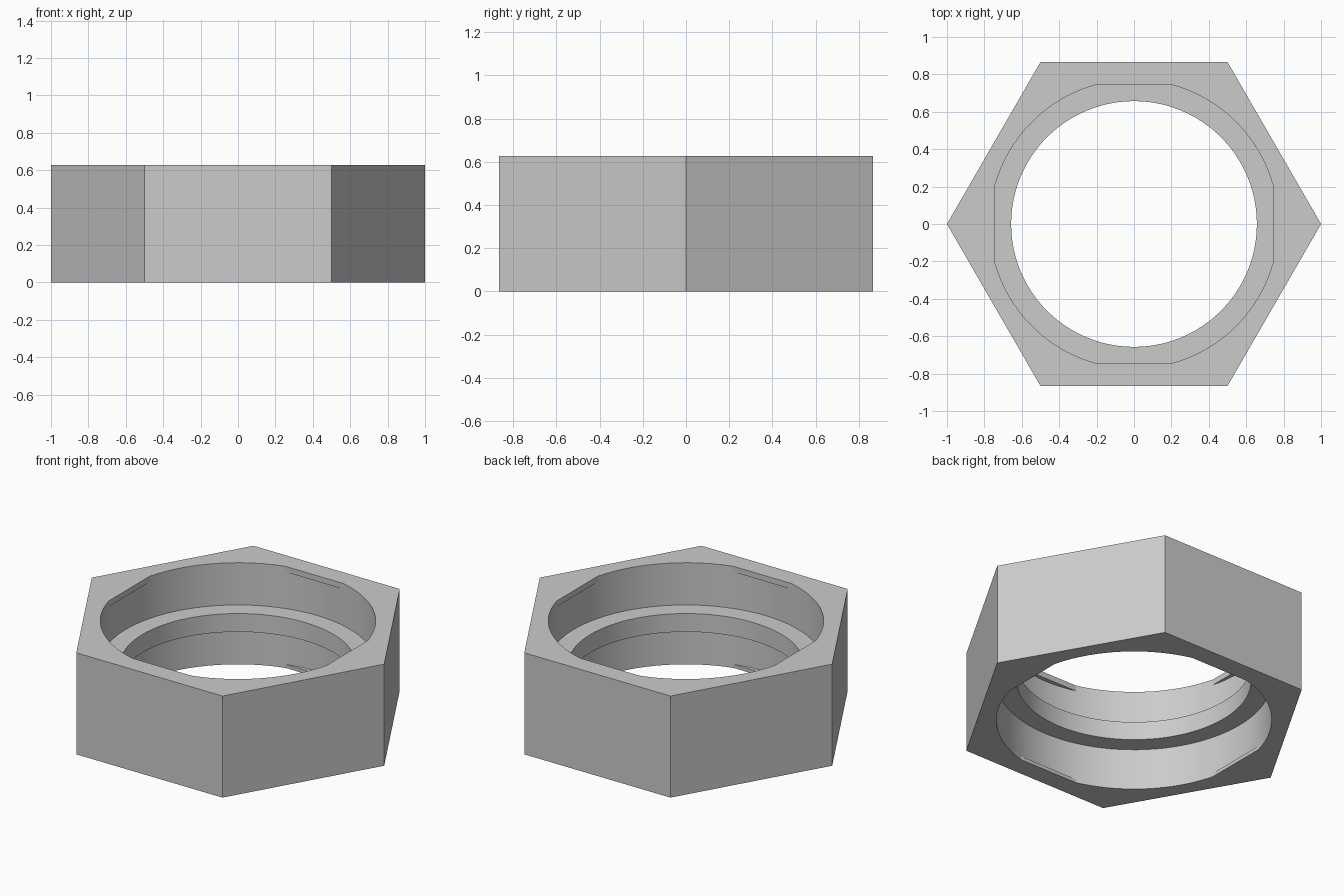
import bpy
import bmesh
from math import cos, sin, radians, pi, tau

default_cube = bpy.data.objects.get("Cube")
if default_cube:
    bpy.data.objects.remove(default_cube, do_unlink=True)

SEGMENTS = 96
HEIGHT = 0.628
FLAT = 0.745                        # distance of the four small flats at the rims
RECESS = FLAT / cos(radians(15))    # radius of the wide recesses
BORE = 0.657                        # radius of the middle shoulder
LOW_FLOOR, HIGH_FLOOR = 0.254, 0.367
LOW_LIP, HIGH_LIP = 0.022, HEIGHT - 0.035


def hexagon(a):
    r = cos(pi / 6) / cos(a % (pi / 3) - pi / 6)
    return r * cos(a), r * sin(a)


def recess(a):
    return RECESS * cos(a), RECESS * sin(a)


def bore(a):
    return BORE * cos(a), BORE * sin(a)


def flatted(a):
    return tuple(max(-FLAT, min(FLAT, c)) for c in recess(a))


# Closed section of the nut: outside wall, top lip, recess, shoulder, recess, bottom lip
section = [
    (hexagon, 0), (hexagon, HEIGHT),
    (flatted, HEIGHT), (flatted, HIGH_LIP),
    (recess, HIGH_LIP), (recess, HIGH_FLOOR),
    (bore, HIGH_FLOOR), (bore, LOW_FLOOR),
    (recess, LOW_FLOOR), (recess, LOW_LIP),
    (flatted, LOW_LIP), (flatted, 0),
]

bm = bmesh.new()
rings = [[bm.verts.new((*shape(i * tau / SEGMENTS), z)) for i in range(SEGMENTS)]
         for shape, z in section]
for k, ring in enumerate(rings):
    following = rings[(k + 1) % len(rings)]
    for i in range(SEGMENTS):
        j = (i + 1) % SEGMENTS
        bm.faces.new((ring[i], ring[j], following[j], following[i]))

# The lips meet the recess wall everywhere except at the flats
bmesh.ops.remove_doubles(bm, verts=bm.verts, dist=0.0001)
bmesh.ops.recalc_face_normals(bm, faces=bm.faces)

mesh = bpy.data.meshes.new("hex_nut")
bm.to_mesh(mesh)
bm.free()
nut = bpy.data.objects.new("hex_nut", mesh)
bpy.context.collection.objects.link(nut)

# Plain grey metal
grey = bpy.data.materials.new("grey_metal")
grey.use_nodes = True
colour = (0.6, 0.6, 0.6, 1)
grey.diffuse_color = colour
grey.node_tree.nodes["Principled BSDF"].inputs["Base Color"].default_value = colour
mesh.materials.append(grey)

bpy.ops.object.select_all(action="DESELECT")
nut.select_set(True)
bpy.context.view_layer.objects.active = nut
bpy.ops.object.shade_smooth_by_angle(angle=radians(10))
